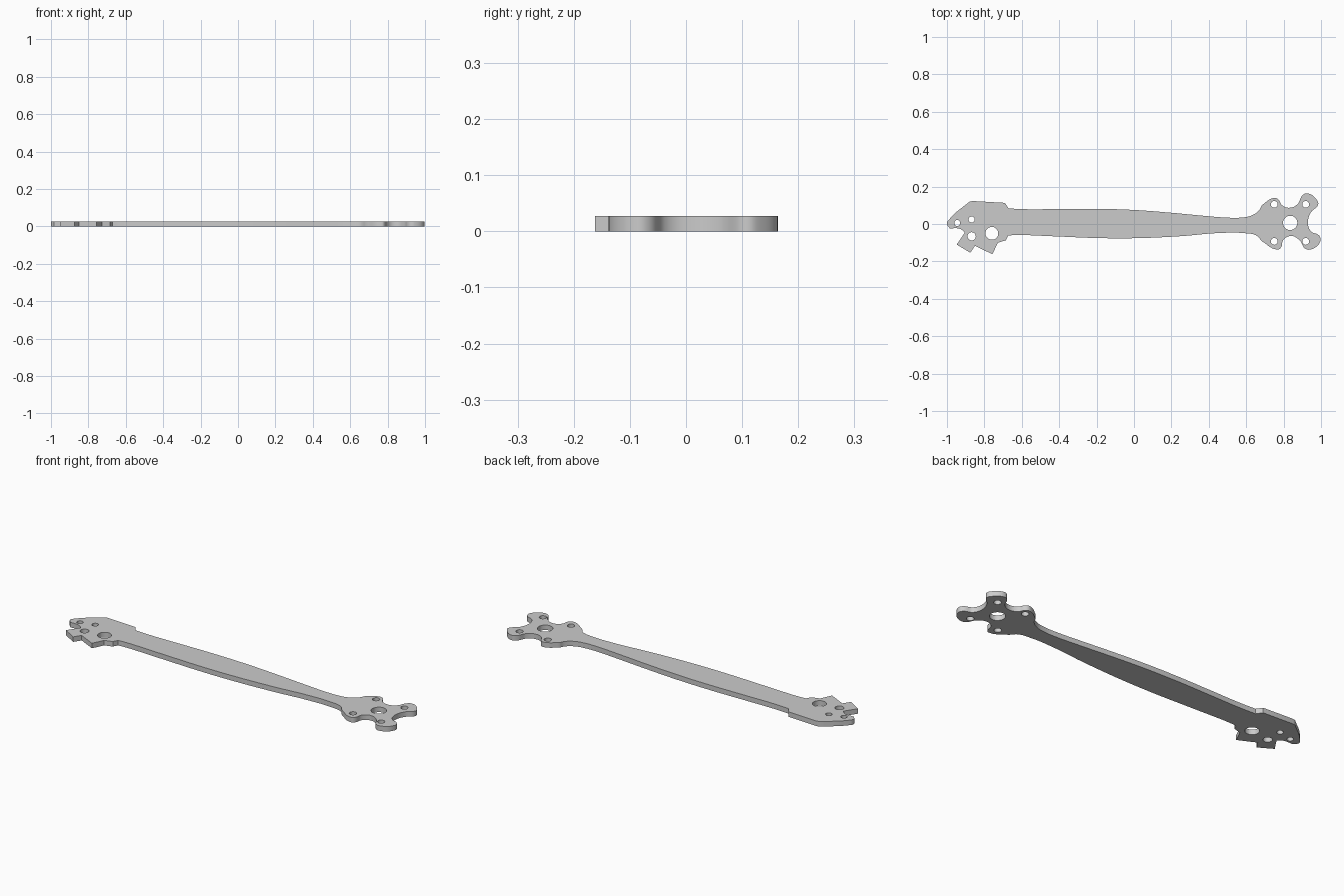
import bpy
import math

cube = bpy.data.objects.get("Cube")
if cube:
    bpy.data.objects.remove(cube)

THICKNESS = 0.027

grey = bpy.data.materials.new("plate_grey")
grey.use_nodes = True
colour = (0.6, 0.6, 0.6, 1)
grey.diffuse_color = colour
grey.node_tree.nodes["Principled BSDF"].inputs["Base Color"].default_value = colour


def add_loop(curve, points):
    """Closed outline; each point is (x, y, handle type)."""
    spline = curve.splines.new("BEZIER")
    spline.bezier_points.add(len(points) - 1)
    for knot, (x, y, kind) in zip(spline.bezier_points, points):
        knot.co = (x, y, 0)
        knot.handle_left_type = knot.handle_right_type = kind
    spline.use_cyclic_u = True
    spline.resolution_u = 6


def corner(*points):
    return [(x, y, "VECTOR") for x, y in points]


def smooth(*points):
    return [(x, y, "AUTO") for x, y in points]


def add_hole(curve, x, y, radius):
    add_loop(curve, smooth(*[(x + radius * math.cos(i * math.pi / 4),
                              y + radius * math.sin(i * math.pi / 4)) for i in range(8)]))


curve = bpy.data.curves.new("arm_profile", "CURVE")
curve.dimensions = "2D"
curve.fill_mode = "BOTH"
curve.extrude = THICKNESS / 2

# Angular root, upper side
outline = smooth((-1, 0.002), (-0.985, 0.028))
outline += corner((-0.88, 0.119), (-0.865, 0.123), (-0.69, 0.113), (-0.67, 0.083))
# Arm, upper side
outline += smooth((-0.58, 0.079), (-0.4, 0.08), (-0.2, 0.081), (0, 0.075), (0.2, 0.06),
                  (0.36, 0.045), (0.5, 0.034), (0.57, 0.034), (0.63, 0.046), (0.67, 0.075))
# Four-lobed motor mount
outline += corner((0.683, 0.1))
outline += smooth((0.745, 0.139), (0.768, 0.135), (0.792, 0.1), (0.835, 0.087),
                  (0.876, 0.108), (0.898, 0.15), (0.922, 0.164), (0.975, 0.132),
                  (0.985, 0.106), (0.946, 0.062), (0.93, 0.01), (0.945, -0.038),
                  (0.99, -0.062), (0.997, -0.09), (0.945, -0.136), (0.914, -0.131),
                  (0.888, -0.09), (0.84, -0.064), (0.798, -0.086), (0.786, -0.125),
                  (0.77, -0.136))
outline += corner((0.683, -0.092))
# Arm, lower side
outline += smooth((0.655, -0.062), (0.59, -0.049), (0.46, -0.048), (0.25, -0.065),
                  (0, -0.076), (-0.2, -0.075), (-0.4, -0.067), (-0.64, -0.059))
# Angular root, lower side
outline += corner((-0.672, -0.062), (-0.685, -0.087), (-0.728, -0.1), (-0.757, -0.162),
                  (-0.85, -0.116), (-0.875, -0.154), (-0.948, -0.11), (-0.905, -0.046))
outline += smooth((-0.928, -0.027))
outline += corner((-0.985, -0.023))
add_loop(curve, outline)

# Mount holes: large shaft hole and four screw holes
add_hole(curve, 0.835, 0.006, 0.038)
for x in (0.75, 0.918):
    for y in (0.105, -0.093):
        add_hole(curve, x, y, 0.018)

# Root bolt holes
for x, y, radius in ((-0.945, 0.005, 0.016), (-0.868, 0.024, 0.016),
                     (-0.868, -0.066, 0.022), (-0.76, -0.05, 0.034)):
    add_hole(curve, x, y, radius)

# Solid plate
plate = bpy.data.objects.new("arm_plate", curve)
bpy.context.collection.objects.link(plate)
bpy.context.view_layer.objects.active = plate
plate.select_set(True)
bpy.ops.object.convert(target="MESH")
plate = bpy.context.object
plate.name = "arm_plate"
plate.location.z = THICKNESS / 2
plate.data.materials.clear()
plate.data.materials.append(grey)

# Close the seams between faces and rim
bpy.ops.object.mode_set(mode="EDIT")
bpy.ops.mesh.select_all(action="SELECT")
bpy.ops.mesh.remove_doubles(threshold=0.0002)
bpy.ops.mesh.normals_make_consistent(inside=False)
bpy.ops.object.mode_set(mode="OBJECT")
bpy.ops.object.shade_smooth_by_angle(angle=math.radians(30))
